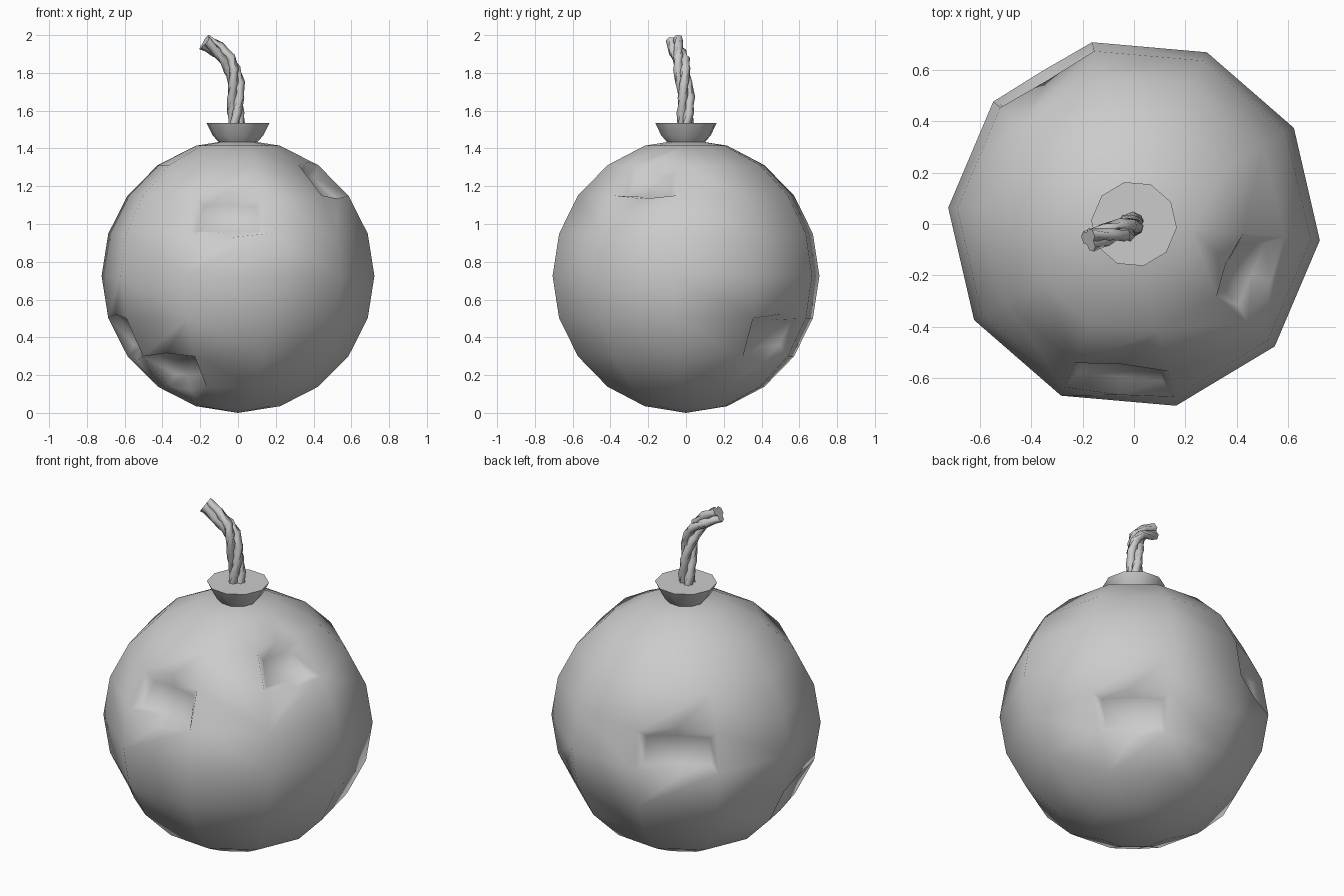
import bpy, bmesh
from math import sin, cos, pi, radians
from mathutils import Vector, Matrix

if "Cube" in bpy.data.objects:
    bpy.data.objects.remove(bpy.data.objects["Cube"])

SIDES, R = 10, 0.725
TURN = radians(-5)


def make_object(name, bm):
    me = bpy.data.meshes.new(name)
    bmesh.ops.recalc_face_normals(bm, faces=bm.faces[:])
    bm.to_mesh(me)
    bm.free()
    ob = bpy.data.objects.new(name, me)
    bpy.context.collection.objects.link(ob)
    return ob


def smooth(ob, angle):
    bpy.ops.object.select_all(action='DESELECT')
    ob.select_set(True)
    bpy.context.view_layer.objects.active = ob
    bpy.ops.object.shade_smooth_by_angle(angle=radians(angle))


# Round body: ten-sided ball with dented faces
bm = bmesh.new()
bmesh.ops.create_uvsphere(bm, u_segments=SIDES, v_segments=SIDES, radius=R,
                          matrix=Matrix.Rotation(TURN + pi / SIDES, 4, 'Z'))
# (azimuth, polar angle) of each dented face
dents = [(265, 63), (337, 45), (121, 81), (49, 117), (193, 117), (229, 135)]
for az, pol in dents:
    a, p = radians(az), radians(pol)
    d = Vector((sin(p) * cos(a), sin(p) * sin(a), cos(p)))
    face = max((f for f in bm.faces if len(f.verts) >= 4),
               key=lambda f: f.calc_center_median().normalized().dot(d))
    centre = face.calc_center_median()
    level = [e for e in face.edges
             if abs(e.verts[0].co.z - e.verts[1].co.z) < 1e-3]
    # bulge the upper and lower rim at the middle
    for e in level:
        _, v = bmesh.utils.edge_split(e, e.verts[0], 0.5)
        v.co += (v.co - centre).normalized() * 0.025
    face.normal_update()
    bmesh.ops.inset_individual(bm, faces=[face], thickness=0.06, depth=-0.05)
bmesh.ops.translate(bm, verts=bm.verts[:], vec=(0, 0, R))
body = make_object("body", bm)
smooth(body, 80)

# Cap: flared bowl with a flat top
bm = bmesh.new()
rings = []
for r, z in [(0.1, 1.43), (0.135, 1.47), (0.167, 1.535)]:
    rings.append([bm.verts.new((r * cos(TURN + 2 * pi * i / SIDES),
                                r * sin(TURN + 2 * pi * i / SIDES), z))
                  for i in range(SIDES)])
for lo, hi in zip(rings, rings[1:]):
    for i in range(SIDES):
        j = (i + 1) % SIDES
        bm.faces.new((lo[i], lo[j], hi[j], hi[i]))
bm.faces.new(rings[0][::-1])
bm.faces.new(rings[-1])
smooth(make_object("cap", bm), 40)

# Fuse: three strands twisted round a bent path
path = [Vector(p) for p in [(-0.01, 0, 1.51), (-0.01, 0, 1.65),
                            (-0.015, -0.015, 1.79), (-0.06, -0.03, 1.885),
                            (-0.175, -0.06, 1.965)]]
STEPS = 7


def path_point(t):
    s = min(int(t * (len(path) - 1)), len(path) - 2)
    return path[s].lerp(path[s + 1], t * (len(path) - 1) - s)


bm = bmesh.new()
for k in range(3):
    prev = None
    for n in range(STEPS + 1):
        t = n / STEPS
        axis = (path_point(min(t + 0.1, 1)) - path_point(max(t - 0.1, 0))).normalized()
        side = Vector((0, 1, 0)).cross(axis).normalized()
        up = axis.cross(side)
        w = 2 * pi * (k / 3 + 0.8 * t)
        c = path_point(t) + (side * cos(w) + up * sin(w)) * 0.023
        ring = [bm.verts.new(c + (side * cos(w + q * pi / 3)
                                  + up * sin(w + q * pi / 3)) * 0.028)
                for q in range(6)]
        if prev:
            for i in range(6):
                j = (i + 1) % 6
                bm.faces.new((prev[i], prev[j], ring[j], ring[i]))
        else:
            bm.faces.new(ring[::-1])
        prev = ring
    bm.faces.new(prev)
smooth(make_object("fuse", bm), 65)
